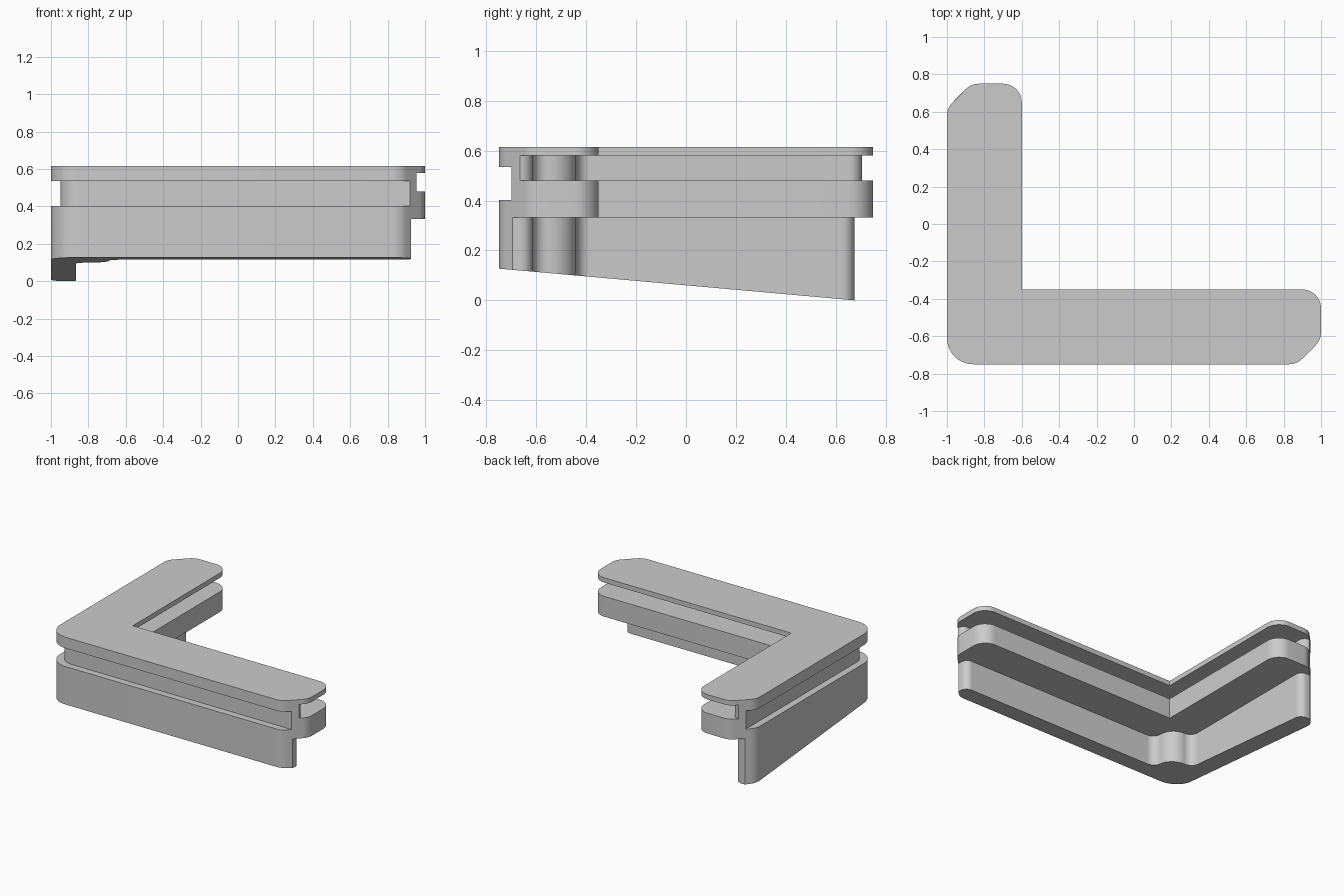
import bpy
import bmesh
from math import tan, sin
from mathutils import Vector

if "Cube" in bpy.data.objects:
    bpy.data.objects.remove(bpy.data.objects["Cube"], do_unlink=True)

grey = bpy.data.materials.new("mid grey")
grey.use_nodes = True
grey.diffuse_color = (0.6, 0.6, 0.6, 1)
bsdf = next(n for n in grey.node_tree.nodes if n.type == 'BSDF_PRINCIPLED')
bsdf.inputs["Base Color"].default_value = (0.6, 0.6, 0.6, 1)
bsdf.inputs["Roughness"].default_value = 0.6


def rounded(corners, steps=10):
    """Turn (x, y, radius) corners into an outline with arcs."""
    pts = []
    for i, (x, y, r) in enumerate(corners):
        p = Vector((x, y))
        if r == 0:
            pts.append(p)
            continue
        a = (Vector(corners[i - 1][:2]) - p).normalized()
        b = (Vector(corners[(i + 1) % len(corners)][:2]) - p).normalized()
        half = a.angle(b) / 2
        center = p + (a + b).normalized() * (r / sin(half))
        u = p + a * (r / tan(half)) - center
        v = p + b * (r / tan(half)) - center
        ang = u.angle(v)
        for k in range(steps + 1):
            t = k / steps
            pts.append(center + (u * sin((1 - t) * ang) + v * sin(t * ang)) / sin(ang))
    return pts


def prism(name, corners, z0, z1):
    """Extrude a rounded outline between two heights."""
    bm = bmesh.new()
    face = bm.faces.new([bm.verts.new((p.x, p.y, z0)) for p in rounded(corners)])
    ext = bmesh.ops.extrude_face_region(bm, geom=[face])
    top = [g for g in ext["geom"] if isinstance(g, bmesh.types.BMVert)]
    bmesh.ops.translate(bm, verts=top, vec=(0, 0, z1 - z0))
    bmesh.ops.recalc_face_normals(bm, faces=bm.faces)
    me = bpy.data.meshes.new(name)
    bm.to_mesh(me)
    bm.free()
    me.materials.append(grey)
    ob = bpy.data.objects.new(name, me)
    bpy.context.collection.objects.link(ob)
    return ob


def inner_cut(name, end_x, end_y, z0, z1):
    """Everything inside and beyond the slim core of the two arms."""
    return prism(name, [
        (end_x, -1, 0), (end_x, -0.615, 0.05),
        (-0.69, -0.615, 0.06), (-0.69, -0.44, 0.11), (-0.865, -0.44, 0.06),
        (-0.865, end_y, 0.05), (-1.3, end_y, 0),
        (-1.3, 2, 0), (2, 2, 0), (2, -1, 0)], z0, z1)


# Full L-shaped block
body = prism("corner_trim", [
    (-1, -0.75, 0.14), (0.87, -0.75, 0.1), (1, -0.62, 0.1), (1, -0.35, 0.1),
    (-0.6, -0.35, 0), (-0.6, 0.75, 0.1), (-0.87, 0.75, 0.1), (-1, 0.62, 0.1)],
    -0.2, 0.615)

# Outer groove, inner groove and slim lower skirt
cutters = [
    prism("outer_groove_cutter", [
        (-0.95, 2, 0), (-0.95, -0.7, 0.1), (2, -0.7, 0),
        (2, -2, 0), (-2, -2, 0), (-2, 2, 0)], 0.402, 0.535),
    inner_cut("inner_groove_cutter", 0.955, 0.705, 0.48, 0.58),
    inner_cut("skirt_cutter", 0.925, 0.675, -0.5, 0.333),
]
bpy.ops.object.select_all(action='DESELECT')
bpy.context.view_layer.objects.active = body
body.select_set(True)
for cutter in cutters:
    cutter.hide_render = True
    mod = body.modifiers.new(cutter.name, 'BOOLEAN')
    mod.operation = 'DIFFERENCE'
    mod.solver = 'EXACT'
    mod.object = cutter
    bpy.ops.object.modifier_apply(modifier=mod.name)
    bpy.data.objects.remove(cutter, do_unlink=True)

# Sloping underside
bm = bmesh.new()
bm.from_mesh(body.data)
cut = bmesh.ops.bisect_plane(
    bm, geom=bm.verts[:] + bm.edges[:] + bm.faces[:],
    plane_co=(0, 0.675, 0), plane_no=(0, -0.127, -1.425), clear_outer=True)
rim = [g for g in cut["geom_cut"] if isinstance(g, bmesh.types.BMEdge)]
bmesh.ops.contextual_create(bm, geom=rim)
bmesh.ops.recalc_face_normals(bm, faces=bm.faces)
bm.to_mesh(body.data)
bm.free()

bpy.ops.object.shade_smooth_by_angle(angle=0.5)
